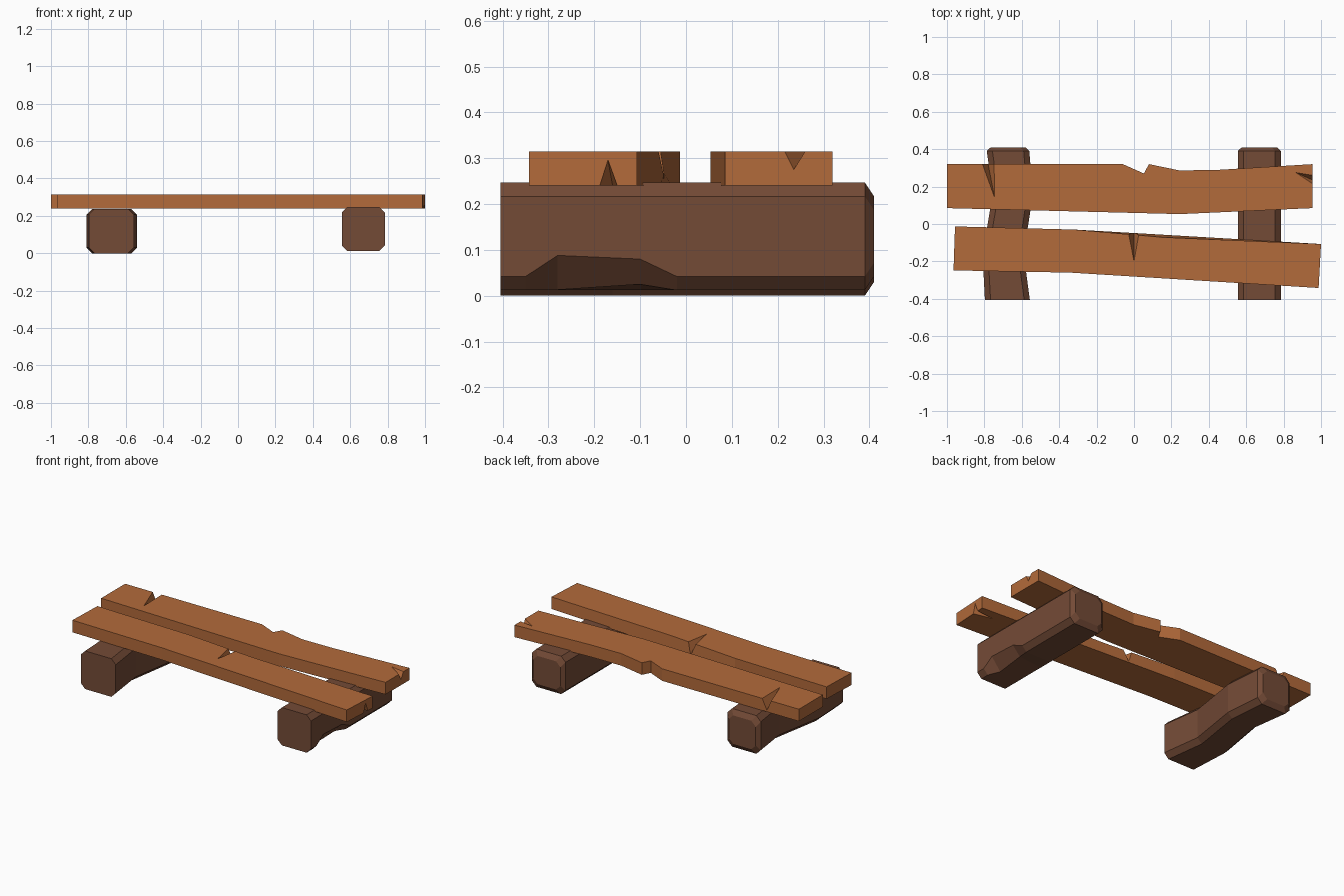
import bpy, bmesh
from mathutils import Vector

if "Cube" in bpy.data.objects:
    bpy.data.objects.remove(bpy.data.objects["Cube"])


def material(name, rgb):
    m = bpy.data.materials.new(name)
    m.diffuse_color = (*rgb, 1)
    m.use_nodes = True
    m.node_tree.nodes["Principled BSDF"].inputs["Base Color"].default_value = m.diffuse_color
    return m


PLANK = material("orange plank wood", (0.45, 0.145, 0.043))
LOG = material("dark log wood", (0.175, 0.07, 0.037))
Z0, Z1 = 0.24, 0.315


def finish(bm, name, mat):
    bmesh.ops.recalc_face_normals(bm, faces=bm.faces)
    me = bpy.data.meshes.new(name)
    bm.to_mesh(me)
    bm.free()
    me.materials.append(mat)
    ob = bpy.data.objects.new(name, me)
    bpy.context.collection.objects.link(ob)
    return ob


def plank(name, outline, top_shift={}):
    """Extruded outline; top_shift moves single top corners in y."""
    bm = bmesh.new()
    lo = [bm.verts.new((x, y, Z0)) for x, y in outline]
    hi = [bm.verts.new((x, y + top_shift.get(i, 0), Z1)) for i, (x, y) in enumerate(outline)]
    bm.faces.new(lo[::-1])
    bm.faces.new(hi)
    n = len(lo)
    for i in range(n):
        j = (i + 1) % n
        bm.faces.new((lo[i], lo[j], hi[j], hi[i]))
    return finish(bm, name, PLANK)


def crack(ob, tip, a, b, deep, up=1):
    """Cut a tapering V notch from the top (up=1) or bottom (up=-1)."""
    z = Z1 if up > 0 else Z0
    tip = Vector((*tip, z))
    pts = [tip] + [tip + (Vector(p) - tip) * 1.25 for p in ((*a, z), (*b, z))]
    bm = bmesh.new()
    for p in pts:
        bm.verts.new(p)
        bm.verts.new(p + Vector((0, 0, 0.05 * up)))
    bm.verts.new(tip + (Vector(deep) - tip) * 1.25)
    bmesh.ops.convex_hull(bm, input=bm.verts)
    cutter = finish(bm, "crack_cutter", PLANK)
    cutter.hide_render = True
    mod = ob.modifiers.new("crack", 'BOOLEAN')
    mod.operation, mod.solver, mod.object = 'DIFFERENCE', 'EXACT', cutter
    dg = bpy.context.evaluated_depsgraph_get()
    dg.update()
    me = bpy.data.meshes.new_from_object(ob.evaluated_get(dg))
    ob.modifiers.clear()
    ob.data = me
    bpy.data.objects.remove(cutter)


def log(name, rings, z0, z1, dents={}):
    """Chamfered beam along y. rings: (y, x left, x right, inset).
    dents: ring index -> (side z, bottom z, bottom x inset) on the lower right edge."""
    bm = bmesh.new()
    c = 0.03
    loops = []
    for i, (y, l, r, s) in enumerate(rings):
        l, r, b, t = l + s * 0.7, r - s * 0.7, z0 + s, z1 - s
        p = [(l + c, b), (r - c, b), (r, b + c), (r, t - c),
             (r - c, t), (l + c, t), (l, t - c), (l, b + c)]
        if i in dents:
            sz, bz, dx = dents[i]
            p[1], p[2] = (r - dx, bz), (r, sz)
        loops.append([bm.verts.new((x, y, z)) for x, z in p])
    bm.faces.new(loops[0])
    bm.faces.new(loops[-1])
    for A, B in zip(loops, loops[1:]):
        for i in range(8):
            j = (i + 1) % 8
            bm.faces.new((A[i], A[j], B[j], B[i]))
    return finish(bm, name, LOG)


# Back plank with a chipped rear edge and two cracks
back = plank("back_plank", [
    (-1, 0.085), (-0.5, 0.072), (0.245, 0.053), (0.955, 0.085), (0.955, 0.32),
    (0.46, 0.29), (0.245, 0.286), (0.08, 0.32), (0.053, 0.27), (-0.06, 0.32), (-1, 0.32)])
crack(back, (-0.745, 0.14), (-0.81, 0.32), (-0.748, 0.32), (-0.78, 0.32, 0.25))
crack(back, (0.865, 0.275), (0.955, 0.26), (0.955, 0.215), (0.955, 0.235, 0.275))

# Front plank, slightly turned, with a worn rear edge
front = plank("front_plank", [
    (-0.965, -0.248), (-0.34, -0.26), (0.987, -0.342), (1.0, -0.107),
    (0.15, -0.057), (-0.315, -0.03), (-0.957, -0.013)], {4: -0.014})
crack(front, (0, -0.2), (-0.027, -0.06), (0.025, -0.06), (0, -0.06, 0.25))
crack(front, (0.88, -0.16), (0.991, -0.187), (0.997, -0.15), (0.994, -0.17, 0.295), up=-1)

# Wavy left log and straight right log with a lower dent
log("left_log", [(-0.405, -0.797, -0.557, 0), (-0.16, -0.81, -0.59, 0),
                 (0.16, -0.755, -0.54, 0), (0.39, -0.787, -0.56, 0),
                 (0.41, -0.787, -0.56, 0.03)], 0, 0.237)
log("right_log", [(-0.405, 0.555, 0.785, 0), (-0.35, 0.555, 0.785, 0),
                  (-0.28, 0.555, 0.785, 0), (-0.1, 0.555, 0.785, 0),
                  (-0.02, 0.555, 0.785, 0), (0.39, 0.555, 0.785, 0),
                  (0.41, 0.555, 0.785, 0.03)], 0.012, 0.247,
    {2: (0.088, 0.013, 0.06), 3: (0.08, 0.025, 0.05)})
